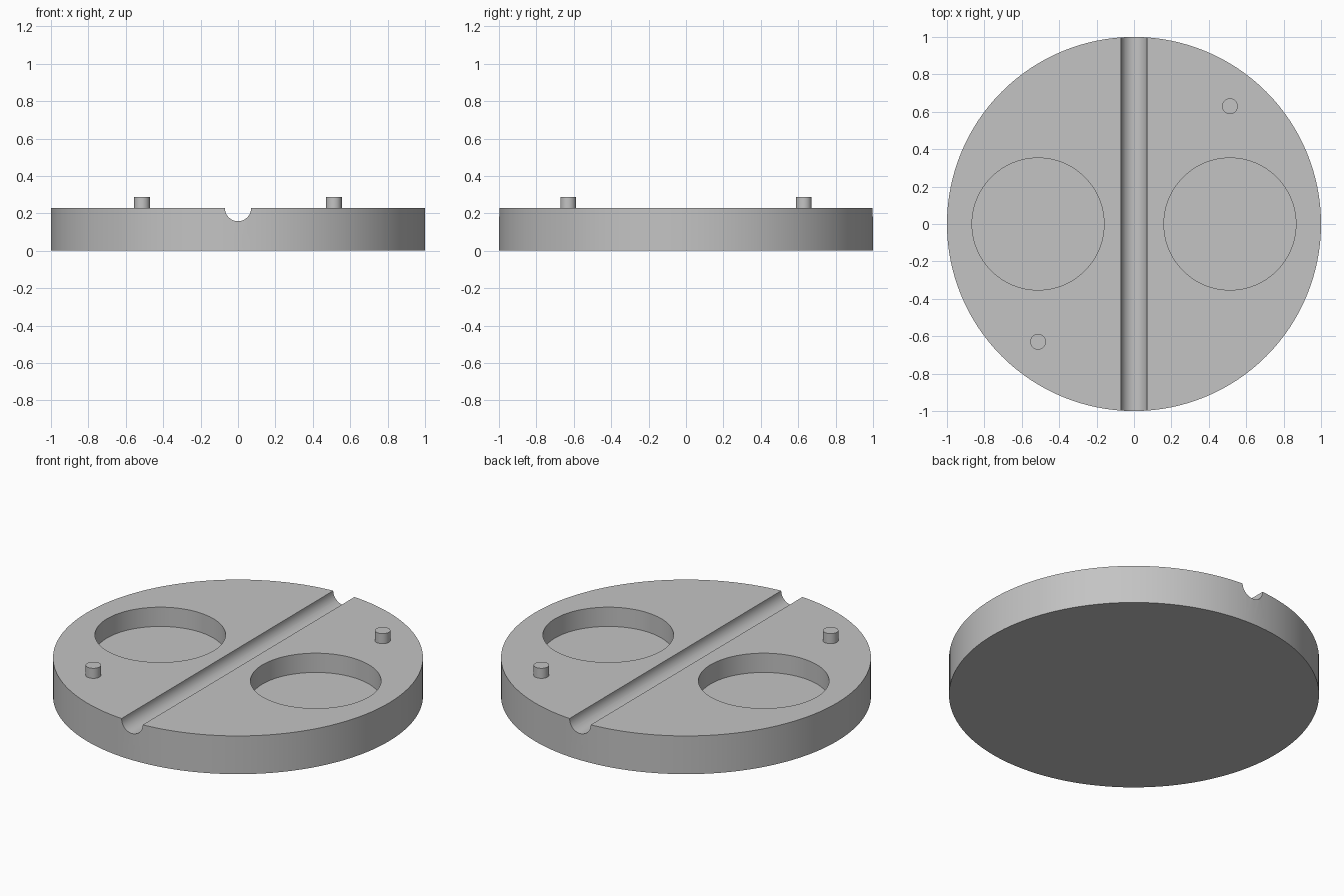
import bpy
from math import pi

cube = bpy.data.objects.get("Cube")
if cube:
    bpy.data.objects.remove(cube, do_unlink=True)

RADIUS, HEIGHT = 1.0, 0.228
POCKET_X, POCKET_RADIUS, POCKET_FLOOR = 0.513, 0.353, 0.113
GROOVE_RADIUS = 0.07
PIN_X, PIN_Y, PIN_RADIUS, PIN_TOP = 0.513, 0.63, 0.042, 0.288

grey = bpy.data.materials.new("plain grey")
grey.use_nodes = True
colour = (0.55, 0.55, 0.55, 1)
grey.diffuse_color = colour
grey.node_tree.nodes["Principled BSDF"].inputs["Base Color"].default_value = colour


def cylinder(name, x, y, bottom, top, radius, sides):
    bpy.ops.mesh.primitive_cylinder_add(
        vertices=sides, radius=radius, depth=top - bottom,
        location=(x, y, (bottom + top) / 2))
    obj = bpy.context.object
    obj.name = name
    obj.data.materials.append(grey)
    return obj


def select_only(obj):
    bpy.ops.object.select_all(action='DESELECT')
    obj.select_set(True)
    bpy.context.view_layer.objects.active = obj


def cut(target, cutter):
    cutter.hide_render = True
    mod = target.modifiers.new("cut", 'BOOLEAN')
    mod.operation = 'DIFFERENCE'
    mod.solver = 'EXACT'
    mod.object = cutter
    select_only(target)
    bpy.ops.object.modifier_apply(modifier=mod.name)
    bpy.data.objects.remove(cutter, do_unlink=True)


def smooth(obj):
    select_only(obj)
    bpy.ops.object.shade_smooth_by_angle(angle=pi / 6)


# Round base plate
base = cylinder("base_disc", 0, 0, 0, HEIGHT, RADIUS, 128)

# Two round pockets sunk halfway into the plate
for side in (-1, 1):
    cut(base, cylinder("pocket_cutter", side * POCKET_X, 0,
                       POCKET_FLOOR, HEIGHT + 0.2, POCKET_RADIUS, 96))

# Half-round groove running front to back
bpy.ops.mesh.primitive_cylinder_add(
    vertices=48, radius=GROOVE_RADIUS, depth=3 * RADIUS,
    location=(0, 0, HEIGHT), rotation=(pi / 2, 0, 0))
groove = bpy.context.object
groove.data.materials.append(grey)
cut(base, groove)
smooth(base)

# Locating pins on opposite corners
for name, side in (("back_left_pin", 1), ("front_right_pin", -1)):
    smooth(cylinder(name, side * PIN_X, side * PIN_Y,
                    HEIGHT - 0.02, PIN_TOP, PIN_RADIUS, 32))
